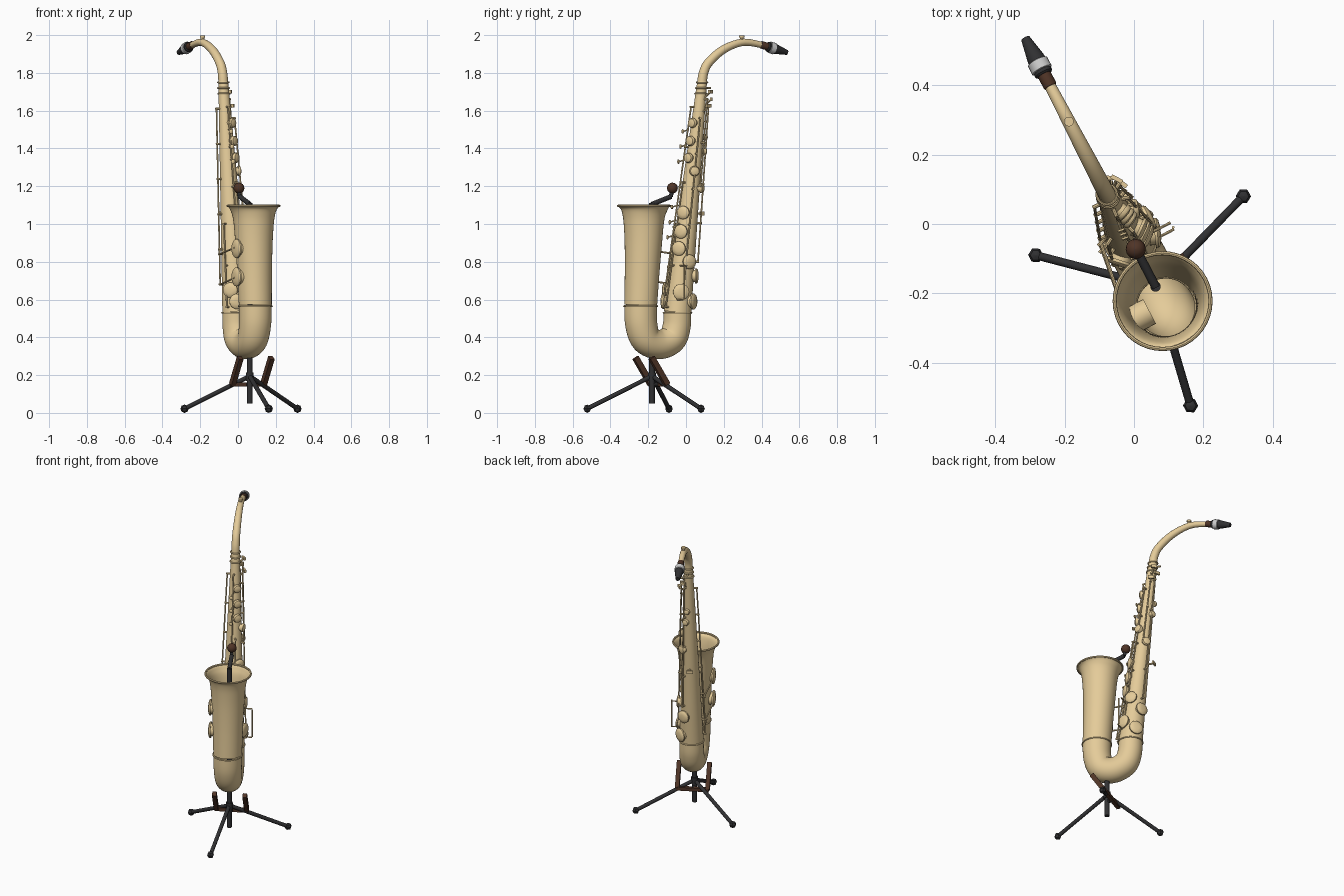
import bpy, bmesh, math
from mathutils import Vector as V

if "Cube" in bpy.data.objects:
    bpy.data.objects.remove(bpy.data.objects["Cube"])

def material(name, c):
    m = bpy.data.materials.new(name)
    m.diffuse_color = (*c, 1)
    m.use_nodes = True
    m.node_tree.nodes["Principled BSDF"].inputs["Base Color"].default_value = m.diffuse_color
    return m

BRASS = material("brass", (0.78, 0.6, 0.32))
BLACK = material("black", (0.03, 0.03, 0.032))
BROWN = material("brown", (0.08, 0.035, 0.02))
SILVER = material("silver", (0.75, 0.75, 0.75))

# the horn lies in one vertical plane, turned about z
N = V((0.886, 0.463, 0))      # out of the plane, to the right
D = V((-0.463, 0.886, 0))     # from the bell towards the mouthpiece
Z = V((0, 0, 1))

def S(y, z):
    return V((-0.0336 - 0.5224 * y, y, z))

def axis_at(z):
    return S(-0.045 + (z - 0.53) * 0.1066, z)

def rad(z):
    return 0.073 - (z - 0.53) * 0.0385

def out(phi):
    a = math.radians(phi)
    return N * math.cos(a) + D * math.sin(a)

def finish(name, bm, mat):
    bmesh.ops.recalc_face_normals(bm, faces=bm.faces)
    me = bpy.data.meshes.new(name)
    bm.to_mesh(me)
    bm.free()
    ob = bpy.data.objects.new(name, me)
    bpy.context.collection.objects.link(ob)
    me.materials.append(mat)
    return ob

def skin(name, rings, mat, closed=False, caps=False):
    bm = bmesh.new()
    vs = [[bm.verts.new(p) for p in r] for r in rings]
    n = len(vs[0])
    for i in range(len(vs) - (0 if closed else 1)):
        a, b = vs[i], vs[(i + 1) % len(vs)]
        for j in range(n):
            bm.faces.new((a[j], a[(j + 1) % n], b[(j + 1) % n], b[j]))
    if caps:
        bm.faces.new(vs[0])
        bm.faces.new(vs[-1])
    return finish(name, bm, mat)

def lathe(name, prof, origin, axis, mat, n=20, closed=False, flat=1.0):
    """Turn (radius, height) points about an axis; flat squashes one direction."""
    axis = V(axis).normalized()
    u = axis.cross(N if abs(axis.dot(N)) < 0.9 else Z).normalized()
    w = axis.cross(u)
    rings = []
    for r, h in prof:
        r = max(r, 0.0005)
        rings.append([V(origin) + axis * h + u * (r * flat * math.cos(t)) + w * (r * math.sin(t))
                      for t in (2 * math.pi * k / n for k in range(n))])
    return skin(name, rings, mat, closed, not closed)

def rod(name, a, b, r, mat, n=10):
    a, b = V(a), V(b)
    return lathe(name, [(r, 0), (r, (b - a).length)], a, b - a, mat, n)

def ring(name, c, axis, R, r, mat=BRASS):
    prof = [(R + r * math.cos(t), r * math.sin(t)) for t in (math.pi * k / 4 for k in range(8))]
    return lathe(name, prof, c, axis, mat, 40, True)

def ball(name, c, r, mat, n=16, m=8):
    prof = [(r * math.sin(math.pi * k / m), -r * math.cos(math.pi * k / m)) for k in range(m + 1)]
    return lathe(name, prof, c, Z, mat, n)

def box(name, c, axes, size, mat):
    bm = bmesh.new()
    bmesh.ops.create_cube(bm, size=1)
    for v in bm.verts:
        v.co = V(c) + sum((V(a).normalized() * s * k for a, s, k in zip(axes, size, v.co)), V())
    return finish(name, bm, mat)

def catmull(pts, steps):
    res = []
    for i in range(len(pts) - 1):
        p = [V(pts[max(0, min(len(pts) - 1, i + k))]) for k in (-1, 0, 1, 2)]
        for s in range(steps):
            t = s / steps
            res.append(0.5 * (2 * p[1] + (p[2] - p[0]) * t + (2 * p[0] - 5 * p[1] + 4 * p[2] - p[3]) * t * t
                              + (3 * p[1] - p[0] - 3 * p[2] + p[3]) * t ** 3))
    return res + [V(pts[-1])]

def sweep(name, pts, mat, n=40, steps=6):
    """Tube through (y, z, radius) points in the horn's plane."""
    c = catmull(pts, steps)
    P = [S(p[0], p[1]) for p in c]
    rings = []
    for i, p in enumerate(P):
        t = (P[min(i + 1, len(P) - 1)] - P[max(i - 1, 0)]).normalized()
        w = t.cross(N)
        rings.append([p + (N * math.cos(a) + w * math.sin(a)) * c[i][2]
                      for a in (2 * math.pi * k / n for k in range(n))])
    return skin(name, rings, mat)

# horn: bell, bow and tapering body
sweep("bell", [(-.222, 1.095, .139), (-.222, 1.08, .126), (-.223, 1.05, .114), (-.224, 1.0, .106),
               (-.226, .9, .099), (-.232, .75, .092), (-.24, .57, .087)], BRASS)
sweep("bow", [(-.24, .57, .087), (-.237, .47, .085), (-.211, .39, .081), (-.142, .362, .078),
              (-.075, .39, .076), (-.05, .455, .074), (-.045, .53, .073)], BRASS)
sweep("body_tube", [(-.045, .53, .073), (.02, 1.14, .0495), (.085, 1.75, .026)], BRASS, 32, 4)
sweep("neck", [(.085, 1.75, .026), (.093, 1.80, .025), (.12, 1.855, .024), (.20, 1.925, .022),
               (.305, 1.962, .019), (.42, 1.943, .016)], BRASS, 24)
ring("bell_rim", S(-.222, 1.096), Z, .138, .006)
ring("bell_bow_ring", S(-.24, .565), Z, .088, .005)
ring("body_bow_ring", S(-.045, .53), Z, .074, .005)
for z in (1.69, 1.72, 1.75):
    ring("neck_collar", axis_at(z), Z, rad(z) + .002, .005)
rod("neck_screw", axis_at(1.72) + D * .02, axis_at(1.72) + D * .055, .006, BRASS)

# octave key on the neck
rod("octave_pip", S(.295, 1.97), S(.295, 1.992), .01, BRASS)
rod("octave_cap", S(.295, 1.988), S(.295, 1.998), .014, BRASS, 16)

# cork, mouthpiece and ligature
m0, m1 = S(.395, 1.95), S(.535, 1.908)
L, ax = (m1 - m0).length, m1 - m0
lathe("cork", [(.018, 0), (.02, .005), (.02, .05)], m0, ax, BROWN)
lathe("mouthpiece", [(.022, .04), (.027, .045), (.027, .085), (.025, .1), (.013, L)], m0, ax, BLACK)
lathe("ligature", [(.027, .054), (.031, .056), (.031, .084), (.027, .086)], m0, ax, SILVER)

# padded key cups: height, direction, radius
def cup(name, c, d, r0, r):
    lathe(name, [(r * .8, r0 * .5), (r * .8, r0 + .007), (r, r0 + .007), (r, r0 + .015),
                 (r * .85, r0 + .021), (r * .4, r0 + .025), (0, r0 + .025)], c, d, BRASS, 24)

for z, phi, r in [(1.535, -66, .026), (1.44, -64, .027), (1.35, -62, .027), (1.385, 70, .021),
                  (1.46, 80, .018), (1.28, -17, .027), (1.19, 45, .027), (1.06, -52, .035),
                  (.96, -52, .037), (.87, -52, .038), (.80, 0, .038), (.725, 60, .04),
                  (.64, -22, .043), (.59, 42, .043), (.65, -135, .04), (.59, -112, .04)]:
    cup("key_cup", axis_at(z), out(phi), rad(z), r)
for z, r in [(.87, .05), (.72, .05)]:
    cup("bell_key_cup", S(-.23, z), -N, .094, r)

# long key rods carried on small posts: top, bottom, direction
for z1, z0, phi in [(1.62, .56, -95), (1.62, .8, 58), (1.61, .68, 178), (1.56, .62, -15),
                    (1.22, .56, -75), (1.66, 1.2, 25), (1.0, .56, -150)]:
    a, b = (axis_at(z) + out(phi) * (rad(z) + .017) for z in (z1, z0))
    rod("key_rod", a, b, .0045, BRASS, 8)
    k = max(2, round((z1 - z0) / .2))
    for i in range(k + 1):
        z = z0 + (z1 - z0) * i / k
        p = axis_at(z)
        rod("rod_post", p + out(phi) * (rad(z) - .005), p + out(phi) * (rad(z) + .023), .006, BRASS, 8)

# finger buttons beside the upper and lower stacks
for z in (1.5, 1.42, 1.34, 1.1, 1.02, .94):
    e = out(-98)
    p = axis_at(z) + e * rad(z)
    rod("button_arm", p + e * .01, p + e * .042 - Z * .01, .004, BRASS, 8)
    lathe("finger_button", [(.011, 0), (.012, .005), (.006, .008)], p + e * .042 - Z * .01, e, BRASS, 12)

# palm keys, side levers, thumb hook
for z, phi in [(1.70, 35), (1.66, 60), (1.625, 25)]:
    e = out(phi)
    p = axis_at(z) + e * (rad(z) + .028)
    box("palm_key", p, (e, Z.cross(e), Z), (.012, .036, .018), BRASS)
    rod("palm_key_arm", axis_at(z - .03) + e * rad(z), p, .005, BRASS, 8)
p = axis_at(1.055)
rod("thumb_hook_stem", p + out(95) * .045, p + out(95) * .085, .006, BRASS)
box("thumb_hook", p + out(95) * .088, (D, N, Z), (.01, .04, .02), BRASS)
for z in (.84, .68):
    p = axis_at(z)
    rod("low_lever", p - N * rad(z), p - N * (rad(z) + .03) - D * .01, .005, BRASS, 8)
    rod("bell_key_lever", p - N * (rad(z) + .018), S(-.23, z + .035) - N * .117, .005, BRASS, 8)
for z in (.78, .6):
    p = axis_at(z) - D * .04
    rod("guard_arm", p + N * .05, p + N * .125, .004, BRASS, 8)
p = axis_at(.69) - D * .045 + N * .125
rod("guard_bar", p - Z * .09, p + Z * .09, .004, BRASS, 8)

# stand: post, arm with ball, three legs with feet
hub = V((.062, -.18, 0))
rod("stand_post", hub + Z * .05, hub + Z * 1.11, .015, BLACK, 16)
elbow, tip = V((.01, -.08, 1.145)), V((.005, -.072, 1.19))
rod("stand_arm", hub + Z * 1.105, elbow, .013, BLACK, 12)
rod("stand_arm_tip", elbow, tip, .011, BLACK, 12)
ball("stand_ball", tip, .029, BROWN)
rod("stand_hub", hub + Z * .17, hub + Z * .215, .021, BLACK, 16)
for x, y in [(-.283, -.09), (.315, .08), (.163, -.523)]:
    foot = V((x, y, .022))
    rod("stand_leg", hub + Z * .195, foot, .012, BLACK, 12)
    ball("stand_foot", foot, .022, BLACK, 6, 4)

# cradle: two padded uprights on a crossbar
base = [V((-.03, -.185, .15)), V((.135, -.1, .15))]
for b in base:
    t = V((.042, -.082, .142))
    box("cradle_upright", b + t / 2, (t, N, t.cross(N)), (t.length, .026, .03), BROWN)
box("cradle_crossbar", (base[0] + base[1]) / 2, (base[1] - base[0], D, Z), (.2, .024, .022), BROWN)
rod("cradle_link", (base[0] + base[1]) / 2, hub + Z * .15, .013, BLACK)

# smooth shading with crisp edges
for ob in bpy.data.objects:
    ob.select_set(True)
bpy.context.view_layer.objects.active = bpy.data.objects["bell"]
bpy.ops.object.shade_smooth_by_angle(angle=math.radians(35))
